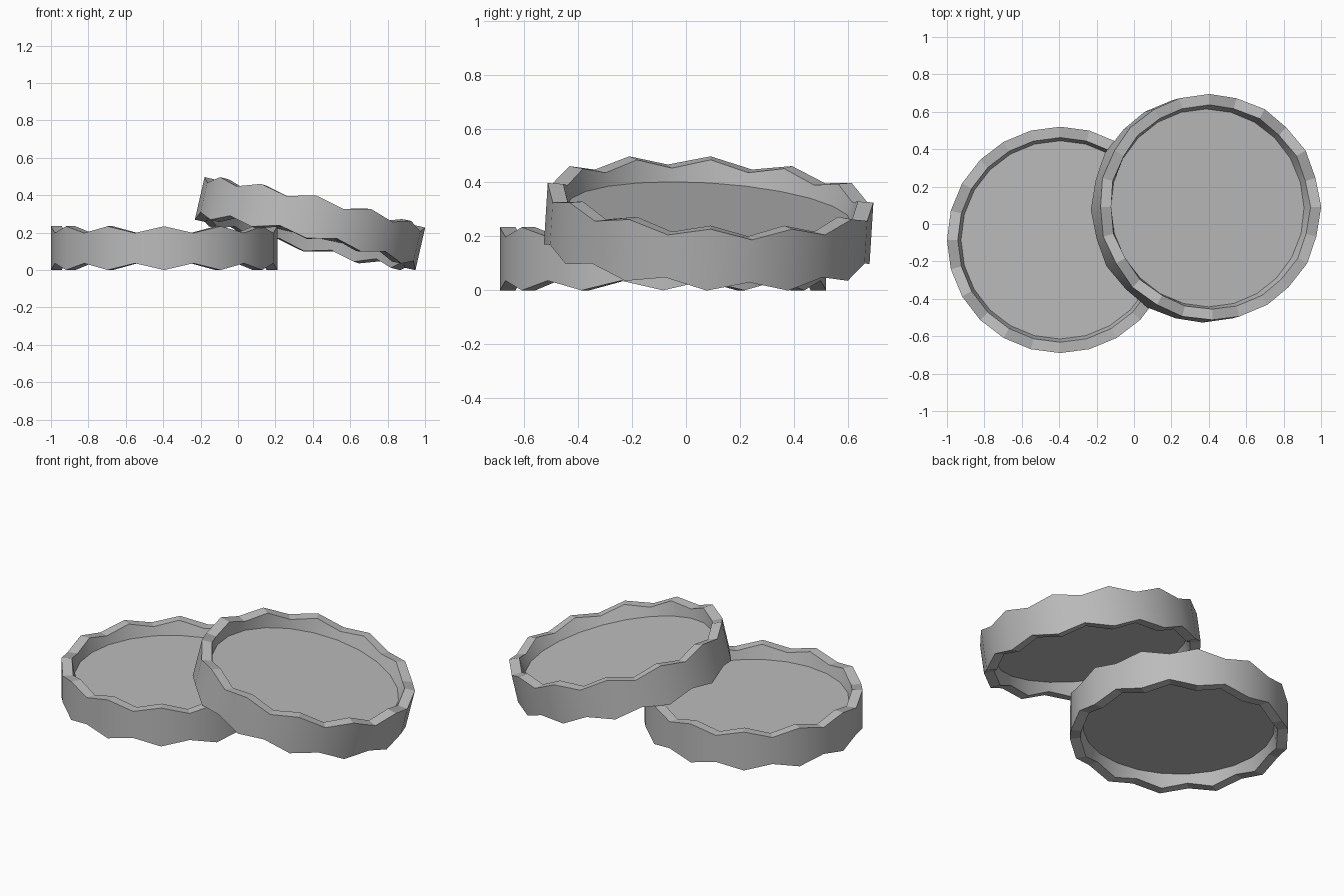
import bpy, bmesh
from math import cos, sin, pi, radians

SIDES = 24
RADIUS = 0.605      # outer wall
RIM_INNER = 0.547   # inner edge of the rim
FLOOR_RADIUS = 0.53
HALF = 0.117        # half height at the wave crests
DIP = 0.036         # how far the rim drops between crests
FLOOR = 0.033       # half thickness of the recessed disc

old = bpy.data.objects.get("Cube")
if old:
    bpy.data.objects.remove(old, do_unlink=True)

grey = bpy.data.materials.new("grey metal")
grey.use_nodes = True
colour = (0.5, 0.5, 0.5, 1)
grey.diffuse_color = colour
grey.node_tree.nodes["Principled BSDF"].inputs["Base Color"].default_value = colour


def make_coin(name, location, rotation):
    """Disc recessed on both faces, inside a ring with wavy edges."""
    bm = bmesh.new()

    def ring(radius, height, side, wavy):
        verts = []
        for i in range(SIDES):
            a = 2 * pi * i / SIDES
            z = height - DIP * (i % 2) * wavy
            verts.append(bm.verts.new((radius * cos(a), radius * sin(a), side * z)))
        return verts

    # Cross-section from the lower floor, round the rim, to the upper floor
    rings = [
        ring(FLOOR_RADIUS, FLOOR, -1, False),
        ring(RIM_INNER, HALF, -1, True),
        ring(RADIUS, HALF, -1, True),
        ring(RADIUS, HALF, 1, True),
        ring(RIM_INNER, HALF, 1, True),
        ring(FLOOR_RADIUS, FLOOR, 1, False),
    ]
    for low, high in zip(rings, rings[1:]):
        for i in range(SIDES):
            j = (i + 1) % SIDES
            bm.faces.new((low[i], low[j], high[j], high[i]))
    # Flat floors
    bm.faces.new(rings[0][::-1])
    bm.faces.new(rings[-1])
    bmesh.ops.recalc_face_normals(bm, faces=bm.faces)

    mesh = bpy.data.meshes.new(name)
    bm.to_mesh(mesh)
    bm.free()
    mesh.materials.append(grey)
    coin = bpy.data.objects.new(name, mesh)
    coin.location = location
    coin.rotation_euler = rotation
    bpy.context.collection.objects.link(coin)

    # Round walls smooth, rim facets crisp
    bpy.ops.object.select_all(action="DESELECT")
    coin.select_set(True)
    bpy.context.view_layer.objects.active = coin
    bpy.ops.object.shade_smooth_by_angle(angle=radians(20))


make_coin("flat_coin", (-0.395, -0.085, HALF), (0, 0, 0))
make_coin("leaning_coin", (0.385, 0.084, 0.248), (radians(-3.5), radians(12.9), 0))
